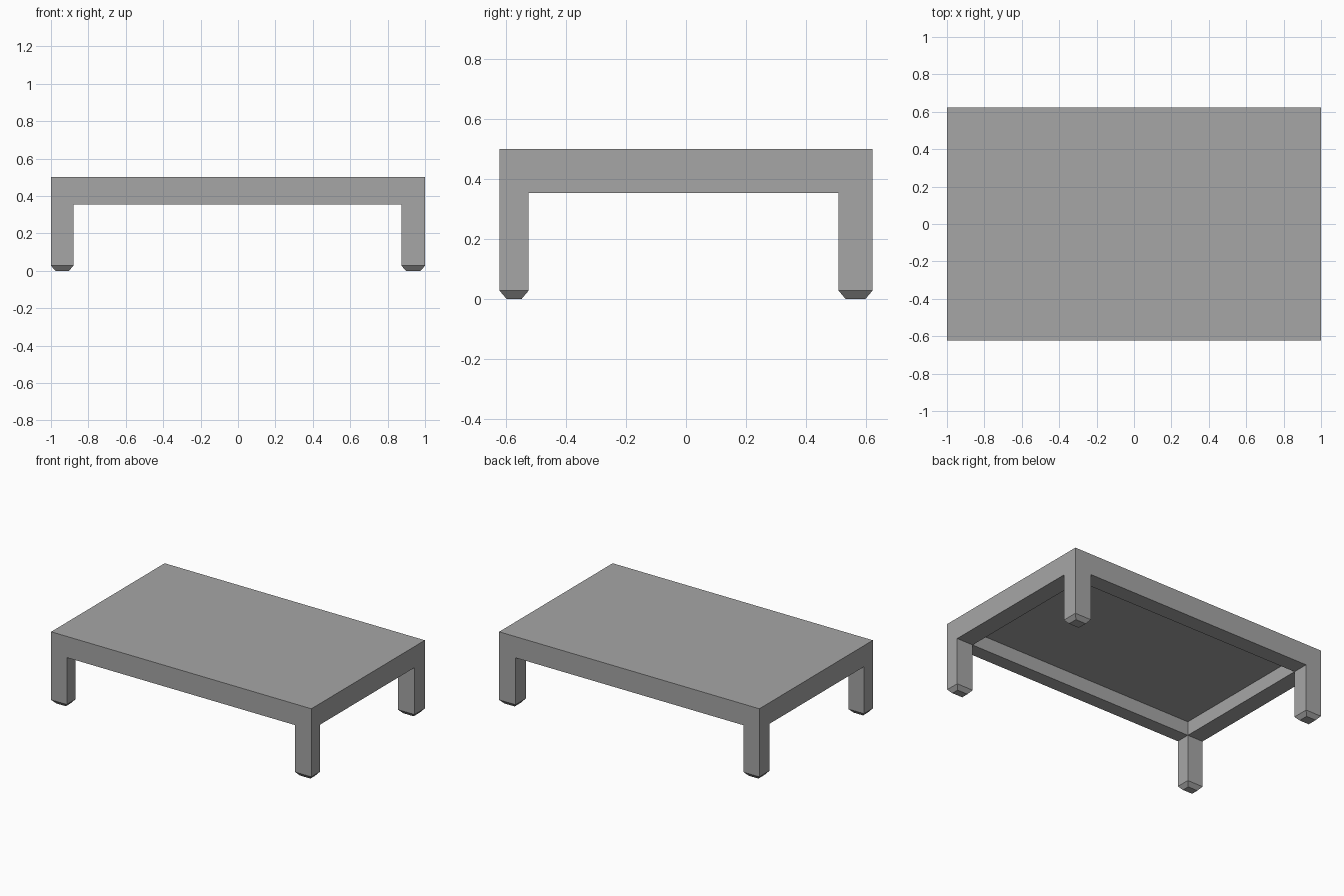
import bpy
import bmesh
from mathutils import Vector

cube = bpy.data.objects.get("Cube")
if cube:
    bpy.data.objects.remove(cube, do_unlink=True)

# Grid lines: outer edges and inner faces of legs and apron
XS = (-1.0, -0.88, 0.874, 1.0)
YS = (-0.623, -0.526, 0.51, 0.623)
TOP, RECESS, APRON, FOOT = 0.5, 0.45, 0.353, 0.027
FOOT_INSET = 0.023

grey = bpy.data.materials.new("plain grey")
grey.use_nodes = True
color = (0.38, 0.38, 0.38, 1.0)
grey.diffuse_color = color
grey.node_tree.nodes["Principled BSDF"].inputs["Base Color"].default_value = color

bm = bmesh.new()


def extrude(face, z, inset=0.0):
    """Pull a horizontal face to height z, optionally tapering it inwards."""
    result = bmesh.ops.extrude_face_region(bm, geom=[face])["geom"]
    if face.is_valid:
        bm.faces.remove(face)
    cap = next(g for g in result if isinstance(g, bmesh.types.BMFace))
    centre = cap.calc_center_median()
    for v in cap.verts:
        for axis in (0, 1):
            v.co[axis] -= inset if v.co[axis] > centre[axis] else -inset
        v.co.z = z
    return cap


# Underside of the apron as a three by three grid
grid = [[bm.verts.new(Vector((x, y, APRON))) for y in YS] for x in XS]
cells = {}
for i in range(3):
    for j in range(3):
        cells[i, j] = bm.faces.new((grid[i][j], grid[i][j + 1],
                                    grid[i + 1][j + 1], grid[i + 1][j]))

# Outer apron walls and the flat tabletop
rim = [e for e in bm.edges if e.is_boundary]
walls = bmesh.ops.extrude_edge_only(bm, edges=rim)["geom"]
for v in walls:
    if isinstance(v, bmesh.types.BMVert):
        v.co.z = TOP
bmesh.ops.holes_fill(bm, edges=[e for e in bm.edges if e.is_boundary], sides=0)

# Hollow under the tabletop
extrude(cells[1, 1], RECESS)

# Corner legs with tapered feet
for i in (0, 2):
    for j in (0, 2):
        extrude(extrude(cells[i, j], FOOT), 0.0, FOOT_INSET)

bmesh.ops.recalc_face_normals(bm, faces=bm.faces[:])
mesh = bpy.data.meshes.new("low_table")
bm.to_mesh(mesh)
bm.free()
mesh.materials.append(grey)
table = bpy.data.objects.new("low_table", mesh)
bpy.context.collection.objects.link(table)
